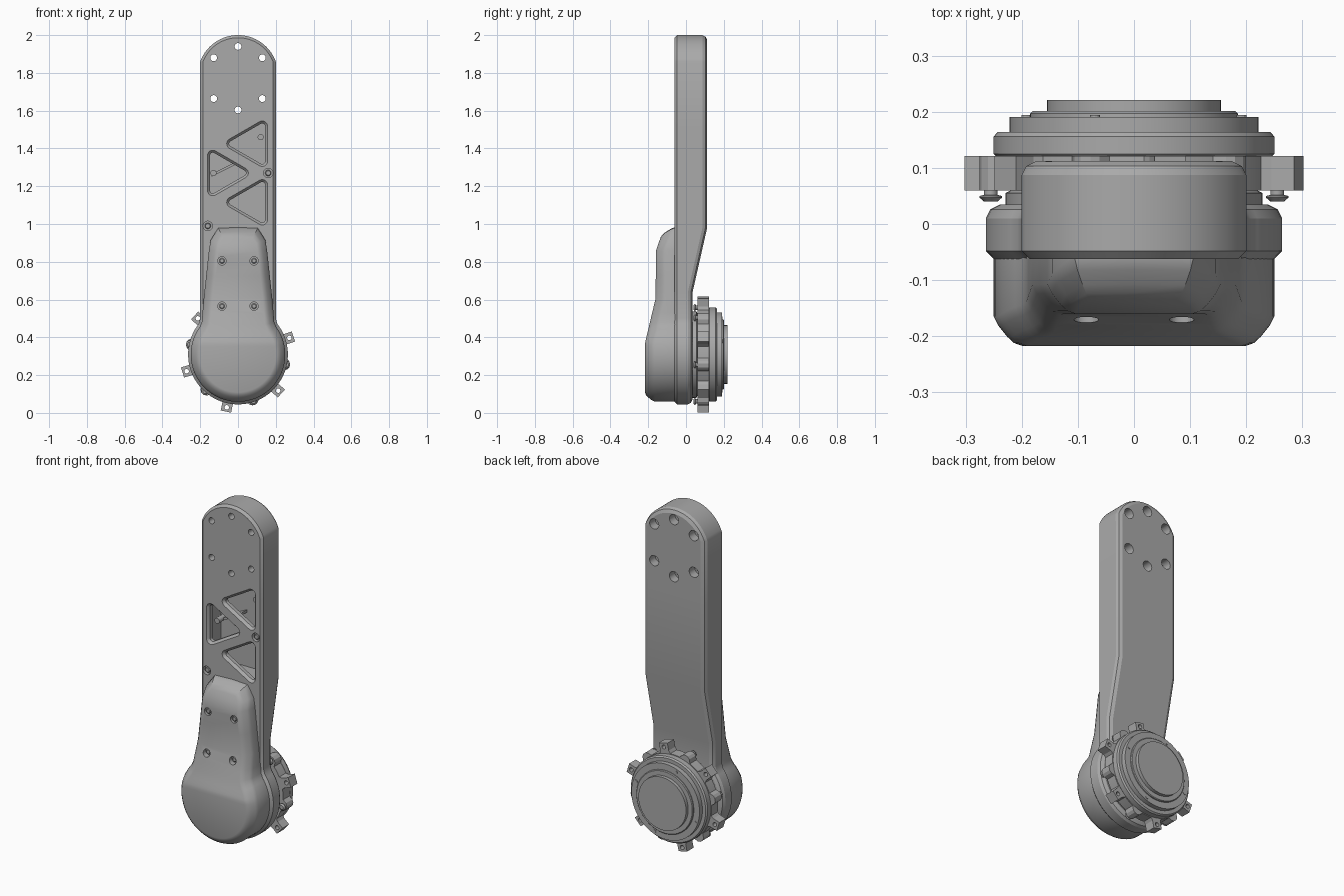
import bpy, bmesh
from math import sin, cos, radians, pi
from mathutils import Vector, Matrix

if "Cube" in bpy.data.objects:
    bpy.data.objects.remove(bpy.data.objects["Cube"])

grey = bpy.data.materials.new("machined grey")
grey.use_nodes = True
grey.diffuse_color = (0.4, 0.4, 0.4, 1)
grey.node_tree.nodes["Principled BSDF"].inputs["Base Color"].default_value = (0.4, 0.4, 0.4, 1)

HUB = 0.309  # height of the joint axis


def finish(name, bm):
    bmesh.ops.remove_doubles(bm, verts=bm.verts, dist=1e-5)
    bmesh.ops.recalc_face_normals(bm, faces=bm.faces)
    mesh = bpy.data.meshes.new(name)
    bm.to_mesh(mesh)
    bm.free()
    mesh.materials.append(grey)
    ob = bpy.data.objects.new(name, mesh)
    bpy.context.collection.objects.link(ob)
    return ob


def smooth(ob, angle=25):
    bpy.ops.object.select_all(action='DESELECT')
    ob.select_set(True)
    bpy.context.view_layer.objects.active = ob
    bpy.ops.object.shade_smooth_by_angle(angle=radians(angle))


def arc(r, z, a0, a1, n):
    steps = [radians(a0 + (a1 - a0) * i / n) for i in range(n + 1)]
    return [(r * cos(a), z + r * sin(a)) for a in steps]


def inset(pts, d):
    """Move a counter-clockwise outline inwards with mitred corners."""
    out = []
    for i, p in enumerate(pts):
        a, p, b = Vector(pts[i - 1]), Vector(p), Vector(pts[(i + 1) % len(pts)])
        e, f = (p - a).normalized(), (b - p).normalized()
        n1, n2 = Vector((-e.y, e.x)), Vector((-f.y, f.x))
        m = (n1 + n2).normalized()
        out.append(p + m * d / max(m.dot(n1), 0.5))
    return out


def loft(name, half, layers):
    """Symmetric shell: half outline bottom to top, layers of (inset, y at height)."""
    n = len(half)
    ring = half + [(-x, z) for x, z in reversed(half[1:-1])]
    bm = bmesh.new()
    rows = [[bm.verts.new((p[0], y(p[1]), p[1])) for p in inset(ring, d)] for d, y in layers]
    m = len(ring)
    for a, b in zip(rows, rows[1:]):
        for i in range(m):
            bm.faces.new((a[i], a[(i + 1) % m], b[(i + 1) % m], b[i]))
    for row in (rows[0], rows[-1]):
        for i in range(n - 1):
            quad = [row[i], row[i + 1], row[-i - 1], row[-i]]
            bm.faces.new(list(dict.fromkeys(quad)))
    return finish(name, bm)


def prism(name, sections):
    """Stack of equal outlines given as (points, y)."""
    bm = bmesh.new()
    rows = [[bm.verts.new((p[0], y, p[1])) for p in pts] for pts, y in sections]
    m = len(rows[0])
    for a, b in zip(rows, rows[1:]):
        for i in range(m):
            bm.faces.new((a[i], a[(i + 1) % m], b[(i + 1) % m], b[i]))
    bm.faces.new(rows[0])
    bm.faces.new(rows[-1])
    return finish(name, bm)


def pins(name, spots, profile, n=24):
    """Turned pieces along y, one at each spot; profile of (radius, y)."""
    bm = bmesh.new()
    for x, z in spots:
        rows = [[bm.verts.new((x + r * cos(2 * pi * i / n), y, z + r * sin(2 * pi * i / n)))
                 for i in range(n)] for r, y in profile]
        for a, b in zip(rows, rows[1:]):
            for i in range(n):
                bm.faces.new((a[i], a[(i + 1) % n], b[(i + 1) % n], b[i]))
        bm.faces.new(rows[0])
        bm.faces.new(rows[-1])
    return finish(name, bm)


def cut(ob, cutter):
    mod = ob.modifiers.new("cut", 'BOOLEAN')
    mod.operation, mod.solver, mod.object = 'DIFFERENCE', 'EXACT', cutter
    bpy.ops.object.select_all(action='DESELECT')
    bpy.context.view_layer.objects.active = ob
    ob.select_set(True)
    bpy.ops.object.modifier_apply(modifier=mod.name)
    bpy.data.objects.remove(cutter)


def ramp(stops):
    def f(z):
        for (z0, v0), (z1, v1) in zip(stops, stops[1:]):
            if z <= z1:
                return v0 + (v1 - v0) * max(0, (z - z0) / (z1 - z0))
        return stops[-1][1]
    return f


# Arm: long rounded bar whose back steps in towards the joint
back = ramp([(0.64, 0.035), (0.98, 0.112)])
arm_half = (arc(0.264, HUB, -90, 38, 30) + [(0.2, 0.5), (0.2, 0.64), (0.2, 0.98), (0.2, 1.5)]
            + arc(0.213, 1.787, 20, 90, 16))
arm = loft("arm", arm_half, [
    (0.014, lambda z: -0.062), (0, lambda z: -0.048), (0, lambda z: back(z) - 0.025),
    (0.008, lambda z: back(z) - 0.009), (0.026, back)])

# Hollow middle of the arm
cavity = [(-0.17, 1.0), (0.17, 1.0), (0.17, 1.56), (-0.17, 1.56)]
cut(arm, prism("cavity_cutter", [(cavity, -0.025), (cavity, 0.085)]))


# Triangular windows with chamfered rims
def window(cx, cz, flip, r):
    pts = []
    for k in range(3):
        a = 120 * k + (180 if flip else 0)
        px, pz = cx + 0.107 * cos(radians(a)), cz + 0.107 * sin(radians(a))
        pts += [(px + x, pz + z) for x, z in arc(r, 0, a - 60, a + 60, 6)]
    return pts


for cx, cz, flip in ((0.075, 1.425, True), (-0.08, 1.27, False), (0.075, 1.115, True)):
    small, big = window(cx, cz, flip, 0.015), window(cx, cz, flip, 0.028)
    cut(arm, prism("window_cutter", [(big, -0.08), (big, -0.062), (small, -0.047), (small, 0.0)]))

# Six mounting holes with counterbores at the back
circle = [(0.168 * cos(radians(a)), 1.772 + 0.168 * sin(radians(a)))
          for a in (90, 270, 40, 140, 220, 320)]
cut(arm, pins("hole_cutter", circle, [(0.018, -0.1), (0.018, 0.06), (0.03, 0.06), (0.03, 0.2)]))

# Recessed arm screws
arm_spots = [(0.16, 1.27), (-0.16, 0.99)]
cut(arm, pins("arm_screw_cutter", arm_spots, [(0.025, -0.1), (0.025, -0.04)]))
smooth(arm)
smooth(pins("arm_screws", arm_spots, [(0.016, -0.03), (0.016, -0.054), (0.012, -0.057)]))

# Posts and a rib inside the hollow
smooth(pins("inner_posts", [(-0.13, 1.27), (0.12, 1.46)], [(0.016, -0.01), (0.016, 0.09)]))
rib = [(-0.14, 1.25), (0.0, 1.32), (0.0, 1.335), (-0.14, 1.265)]
prism("inner_rib", [(rib, 0.03), (rib, 0.09)])

# Front cover: round drum blending into a tapered neck
depth = ramp([(0.37, 0.157), (0.61, 0.1), (0.86, 0.1), (0.98, 0.055)])


def face(drop):
    return lambda z: -0.06 - max(depth(z) - drop, 0.002)


cover_half = (arc(0.25, HUB, -90, 36, 32)
              + [(0.192, 0.48), (0.188, 0.53), (0.181, 0.61), (0.168, 0.73), (0.154, 0.86),
                 (0.145, 0.915), (0.105, 0.978), (0, 0.982)])
cover = loft("front_cover", cover_half, [
    (0, lambda z: -0.055), (0, face(0.052)), (0.008, face(0.036)),
    (0.024, face(0.016)), (0.036, face(0.005)), (0.05, face(0))])
cover_spots = [(x, z) for x in (-0.085, 0.085) for z in (0.565, 0.805)]
cut(cover, pins("cover_screw_cutter", cover_spots, [(0.022, -0.3), (0.022, -0.145)]))
smooth(cover, 30)
smooth(pins("cover_screws", cover_spots, [(0.014, -0.14), (0.014, -0.153), (0.01, -0.156)]))

# Rotary joint: stepped turned body at the back
smooth(pins("joint_body", [(0, HUB)], [
    (0.229, 0.03), (0.229, 0.055), (0.22, 0.06), (0.22, 0.12), (0.245, 0.12), (0.25, 0.125),
    (0.25, 0.156), (0.243, 0.164), (0.222, 0.164), (0.222, 0.191), (0.185, 0.191),
    (0.185, 0.197), (0.181, 0.201), (0.155, 0.201), (0.155, 0.221)], 72))


# Flange ring with six square tabs and six smaller lugs
def polar(r, a):
    return (r * cos(radians(a)), HUB + r * sin(radians(a)))


ring = []
for k in range(6):
    a = 18 + 60 * k
    ring += [polar(r, a + d) for r, d in (
        (0.252, -8), (0.268, -6), (0.31, -5.2), (0.31, 5.2), (0.268, 6), (0.252, 8), (0.252, 15),
        (0.252, 22), (0.272, 25), (0.28, 28), (0.28, 32), (0.272, 35), (0.252, 38), (0.252, 45))]
flange = prism("flange", [(ring, 0.06), (ring, 0.121)])
cut(flange, pins("tab_hole_cutter", [polar(0.286, 18 + 60 * k) for k in range(6)],
                 [(0.012, 0.0), (0.012, 0.2)]))
smooth(flange, 20)

# Lug screws and small face screws
smooth(pins("lug_screws", [polar(0.261, 48 + 60 * k) for k in range(6)],
            [(0.012, 0.04), (0.02, 0.047), (0.02, 0.05), (0.012, 0.052), (0.012, 0.065)], 16))
pins("face_screws", [polar(0.204, 20 + 90 * k) for k in range(4)],
     [(0.009, 0.185), (0.009, 0.194)], 12)
